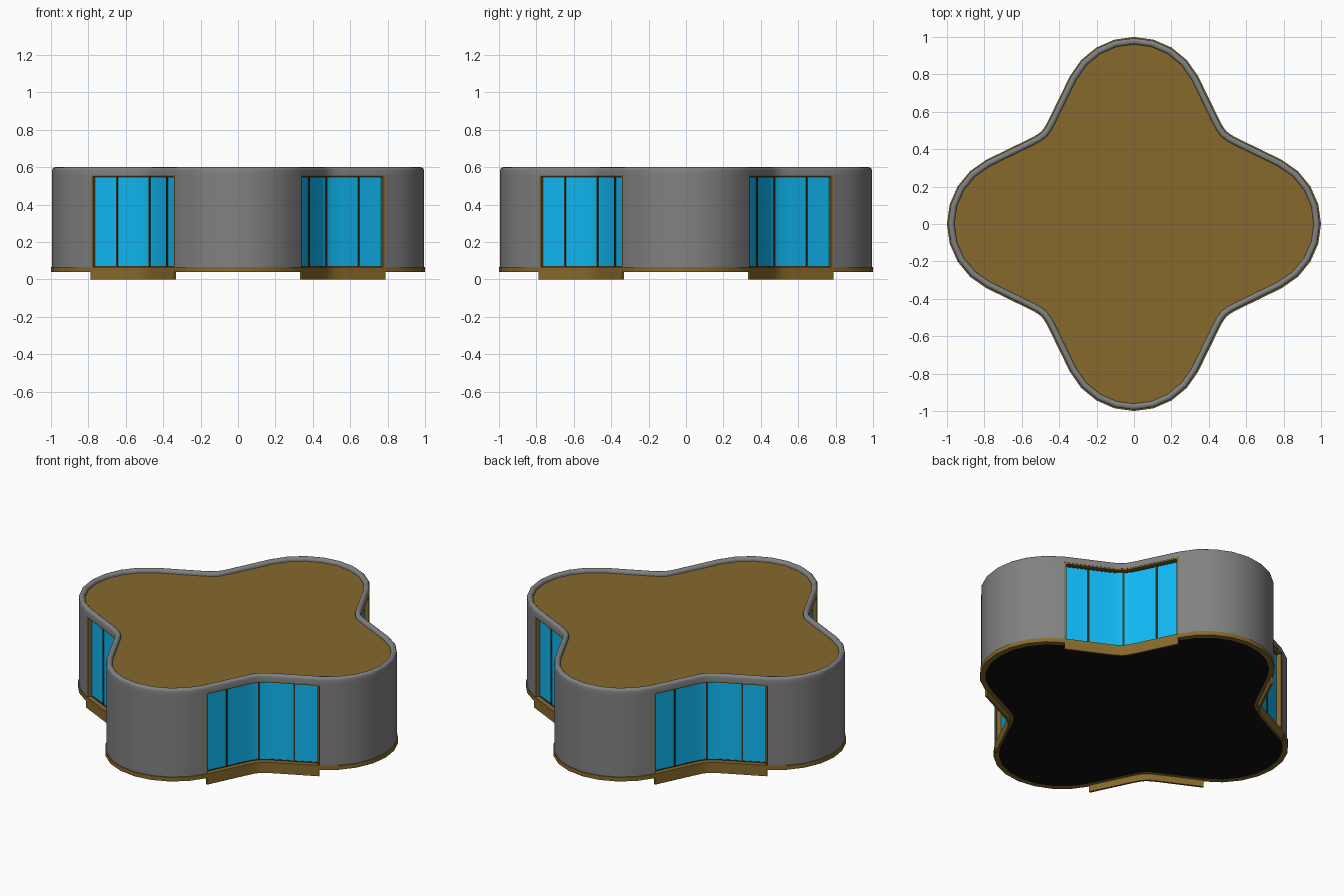
import bpy, bmesh
from math import cos, sin, radians, atan2
from mathutils import Vector, Matrix

if "Cube" in bpy.data.objects:
    bpy.data.objects.remove(bpy.data.objects["Cube"])


def mat(name, rgb):
    m = bpy.data.materials.new(name)
    m.diffuse_color = (*rgb, 1)
    m.use_nodes = True
    m.node_tree.nodes["Principled BSDF"].inputs["Base Color"].default_value = m.diffuse_color
    return m


GREY = mat("grey", (0.22, 0.22, 0.22))
BROWN = mat("brown", (0.24, 0.14, 0.025))
DARK = mat("dark_frame", (0.05, 0.035, 0.012))
BLUE = mat("glass_blue", (0.005, 0.48, 0.9))
BLACK = mat("black", (0.005, 0.005, 0.005))

# Four-lobed outline: one lobe arc plus one concave corner, turned four times
quarter = [Vector((0.615 + 0.385 * cos(radians(a)), 0.385 * sin(radians(a))))
           for a in [-63 + 15.75 * i for i in range(9)]]
quarter += [Vector(p) for p in ((.56, .455), (.522, .475), (.495, .495), (.475, .522), (.455, .56))]
outline = [Matrix.Rotation(radians(90 * k), 2) @ p for k in range(4) for p in quarter]
N, Q = len(outline), len(quarter)


def at(i, d):
    """Outline point i moved inward by d."""
    p0, p, p1 = outline[(i - 1) % N], outline[i % N], outline[(i + 1) % N]
    e1, e2 = (p - p0).normalized(), (p1 - p).normalized()
    n1, n2 = Vector((-e1.y, e1.x)), Vector((-e2.y, e2.x))
    return p + (n1 + n2) * (d / (1 + n1.dot(n2)))


def finish(name, bm, material, smooth=True):
    bmesh.ops.recalc_face_normals(bm, faces=bm.faces)
    me = bpy.data.meshes.new(name)
    bm.to_mesh(me)
    bm.free()
    me.materials.append(material)
    ob = bpy.data.objects.new(name, me)
    bpy.context.collection.objects.link(ob)
    if smooth:
        bpy.ops.object.select_all(action='DESELECT')
        ob.select_set(True)
        bpy.context.view_layer.objects.active = ob
        bpy.ops.object.shade_smooth_by_angle(angle=radians(35))
    return ob


def sweep(name, profile, ids, material, closed=False):
    """Sweep an (inset, height) profile along outline points."""
    bm = bmesh.new()
    rings = [[bm.verts.new((*at(i, d), z)) for d, z in profile] for i in ids]
    n = len(profile)
    for a, b in zip(rings, rings[1:] + rings[:1] if closed else rings[1:]):
        for j in range(n):
            k = (j + 1) % n
            bm.faces.new((a[j], a[k], b[k], b[j]))
    if not closed:
        bm.faces.new(rings[0])
        bm.faces.new(rings[-1])
    return finish(name, bm, material)


def rect(d0, d1, z0, z1):
    return [(d0, z0), (d1, z0), (d1, z1), (d0, z1)]


def slab(name, inset, z0, z1, material):
    bm = bmesh.new()
    lo, hi = ([bm.verts.new((*at(i, inset), z)) for i in range(N)] for z in (z0, z1))
    bm.faces.new(lo)
    bm.faces.new(hi)
    for i in range(N):
        j = (i + 1) % N
        bm.faces.new((lo[i], lo[j], hi[j], hi[i]))
    return finish(name, bm, material, False)


def post(name, i, t, inset, width, depth, z0, z1, material):
    """Upright bar at fraction t of the outline segment starting at i."""
    a, b = at(i, inset), at(i + 1, inset)
    p, e = a.lerp(b, t), b - a
    if t == 0:
        e = at(i + 1, inset) - at(i - 1, inset)
    bm = bmesh.new()
    bmesh.ops.create_cube(bm, size=1, matrix=Matrix.Translation((p.x, p.y, (z0 + z1) / 2))
                          @ Matrix.Rotation(atan2(e.y, e.x), 4, 'Z')
                          @ Matrix.Diagonal((width, depth, z1 - z0, 1)))
    return finish(name, bm, material, False)


# Floor, roof and base rim
slab("floor", 0.012, 0.041, 0.05, BLACK)
slab("roof", 0.034, 0.56, 0.578, BROWN)
sweep("base_rim", rect(0, 0.03, 0.04, 0.065), range(N), BROWN, True)

# Parapet ring with rounded top
top = [(0.0225 - 0.0165 * cos(radians(a)), 0.585 + 0.015 * sin(radians(a))) for a in range(180, -1, -30)]
sweep("parapet", [(0.006, 0.558), (0.039, 0.558)] + top, range(N), GREY, True)

for k in range(4):
    s = k * Q
    # Curved lobe wall
    sweep(f"lobe_wall_{k}", rect(0.006, 0.045, 0.065, 0.558), range(s, s + 9), GREY)
    # Concave window bay
    bay = range(s + 8, s + Q + 1)
    sweep(f"bay_glass_{k}", rect(0.032, 0.04, 0.06, 0.555), bay, BLUE)
    sweep(f"bay_header_{k}", rect(0.007, 0.045, 0.55, 0.559), bay, BROWN)
    sweep(f"bay_sill_{k}", rect(0.001, 0.045, 0.045, 0.066), bay, BROWN)
    sweep(f"bay_skirt_{k}", rect(0, 0.012, 0, 0.05), bay, BROWN)
    sweep(f"glass_top_rail_{k}", rect(0.029, 0.036, 0.544, 0.552), bay, DARK)
    sweep(f"glass_bottom_rail_{k}", rect(0.029, 0.036, 0.064, 0.071), bay, DARK)
    # Mullions and end jambs
    for n, (i, t) in enumerate(((8, 0.56), (11, 0), (13, 0.44))):
        post(f"mullion_{k}_{n}", s + i, t, 0.033, 0.01, 0.012, 0.065, 0.552, DARK)
    for n, (i, t) in enumerate(((8, 0.02), (13, 0.98))):
        post(f"jamb_{k}_{n}", s + i, t, 0.024, 0.01, 0.034, 0.065, 0.558, BROWN)
